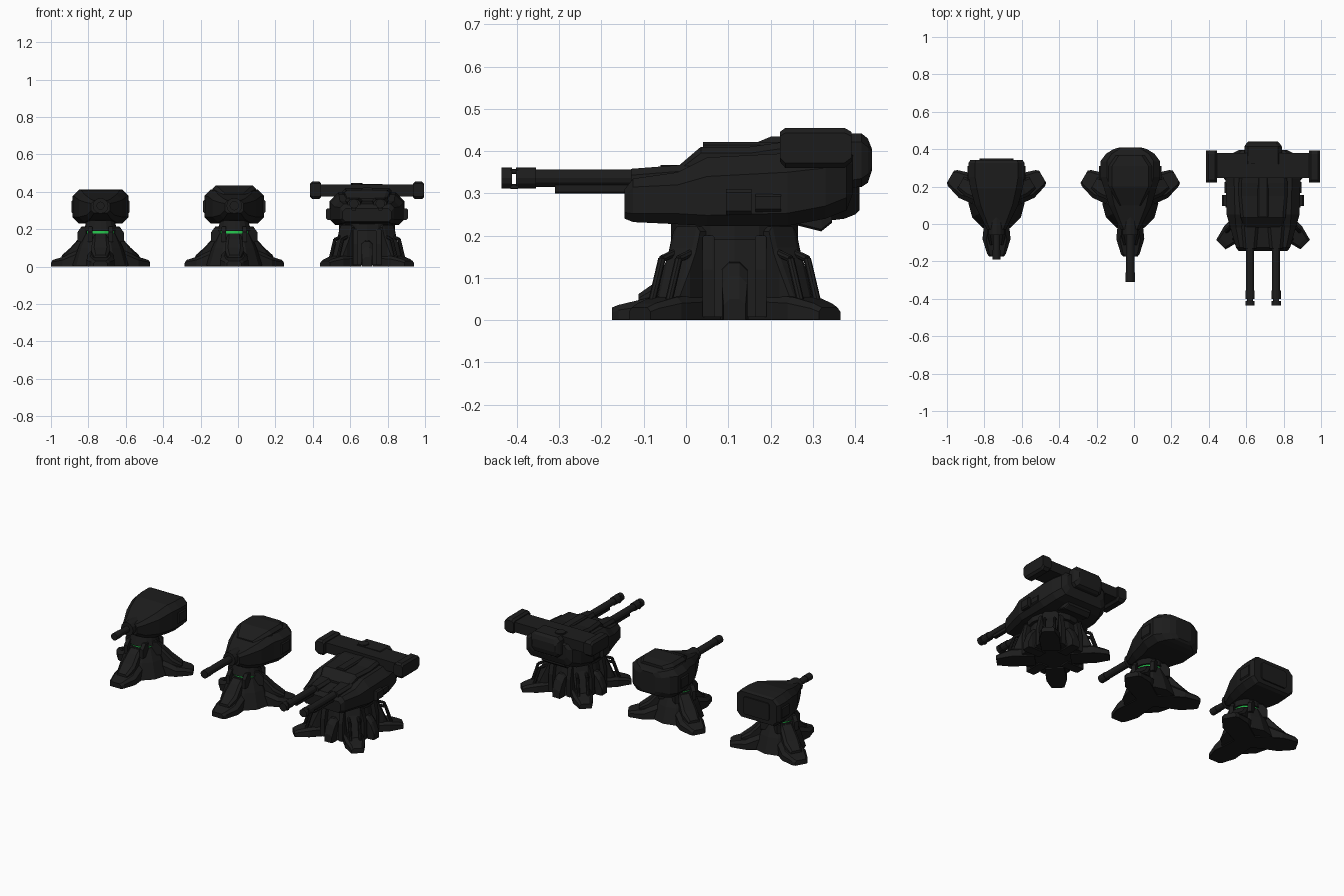
import bpy, bmesh
from math import pi, radians
from mathutils import Matrix, Vector


def material(name, rgb):
    m = bpy.data.materials.new(name)
    m.diffuse_color = (*rgb, 1)
    return m


DARK = material("dark_metal", (0.012, 0.012, 0.012))
GREEN = material("green_glow", (0.02, 0.6, 0.08))


def finish(bm, name, M, mat):
    bmesh.ops.recalc_face_normals(bm, faces=bm.faces)
    bm.transform(M)
    me = bpy.data.meshes.new(name)
    bm.to_mesh(me)
    bm.free()
    me.materials.append(mat)
    ob = bpy.data.objects.new(name, me)
    bpy.context.collection.objects.link(ob)
    return ob


def loft(name, sections, M, mat=DARK):
    """Chamfered sections along y: (y, half width, z low, z high, top chamfer, low chamfer)."""
    bm = bmesh.new()
    rings = []
    for y, w, a, b, t, l in sections:
        pts = [(w - l, a), (w, a + l), (w, b - t), (w - t, b),
               (t - w, b), (-w, b - t), (-w, a + l), (l - w, a)]
        rings.append([bm.verts.new((x, y, z)) for x, z in pts])
    for p, q in zip(rings, rings[1:]):
        for i in range(8):
            j = (i + 1) % 8
            bm.faces.new((p[i], p[j], q[j], q[i]))
    bm.faces.new(rings[0])
    bm.faces.new(rings[-1])
    return finish(bm, name, M, mat)


def block(name, x, y0, y1, w, z0, z1, M, c=0.01):
    return loft(name, [(y0, w, z0, z1, c, c), (y1, w, z0, z1, c, c)], M @ Matrix.Translation((x, 0, 0)))


def tube(name, p, q, r0, M, r1=None, n=12, mat=DARK):
    p, q = Vector(p), Vector(q)
    d = q - p
    bm = bmesh.new()
    bmesh.ops.create_cone(bm, cap_ends=True, segments=n, radius1=r0,
                          radius2=r0 if r1 is None else r1, depth=d.length)
    bm.transform(Matrix.Translation((p + q) / 2) @ d.to_track_quat('Z', 'Y').to_matrix().to_4x4())
    return finish(bm, name, M, mat)


def spin(M, deg):
    return M @ Matrix.Rotation(radians(deg), 4, 'Z')


def tripod_base(M):
    tube("base_hub", (0, 0, 0.005), (0, 0, 0.10), 0.15, M, 0.12)
    tube("base_column", (0, 0, 0.10), (0, 0, 0.178), 0.12, M, 0.085)
    tube("glow_ring", (0, 0, 0.178), (0, 0, 0.19), 0.078, M, n=24, mat=GREEN)
    tube("swivel_collar", (0, 0, 0.19), (0, 0, 0.245), 0.09, M, 0.075, n=16)
    for k in range(3):
        L = spin(M, 120 * k)
        loft("foot", [(-0.285, 0.038, 0, 0.03, 0.012, 0.001), (-0.27, 0.05, 0, 0.036, 0.012, 0.001),
                      (-0.19, 0.075, 0, 0.055, 0.02, 0.001), (-0.10, 0.066, 0, 0.10, 0.03, 0.001),
                      (0, 0.06, 0, 0.12, 0.03, 0.001)], L)
        loft("leg_armour", [(-0.222, 0.035, 0.03, 0.062, 0.01, 0.001), (-0.165, 0.05, 0.03, 0.102, 0.016, 0.001),
                            (-0.12, 0.045, 0.05, 0.148, 0.016, 0.001), (-0.09, 0.04, 0.06, 0.172, 0.012, 0.001),
                            (-0.02, 0.04, 0.06, 0.176, 0.012, 0.001)], L)
        # small fork beside the glow ring
        for s in (-1, 1):
            loft("leg_fork", [(-0.105, 0.012, 0.13, 0.185, 0.004, 0.001), (-0.08, 0.012, 0.13, 0.215, 0.004, 0.001),
                              (-0.05, 0.012, 0.13, 0.215, 0.004, 0.001)], L @ Matrix.Translation((0.055 * s, 0, 0)))


def small_turret(x, heavy):
    T = Matrix.Translation((x, 0, 0))
    tripod_base(Matrix.Translation((x, 0.11, 0)))
    w = 0.16 if heavy else 0.15
    # wedge head
    secs = [(-0.03, 0.05, 0.285, 0.352, 0.015, 0.015), (0.02, 0.075, 0.255, 0.362, 0.02, 0.02),
            (0.10, 0.115, 0.235, 0.385, 0.03, 0.03), (0.19, 0.14, 0.23, 0.41, 0.035, 0.035),
            (0.25, w, 0.23, 0.412, 0.035, 0.035)]
    if heavy:
        secs += [(0.335, w, 0.235, 0.412, 0.035, 0.035), (0.375, 0.13, 0.24, 0.408, 0.03, 0.03),
                 (0.40, 0.09, 0.25, 0.40, 0.03, 0.03), (0.41, 0.055, 0.26, 0.39, 0.02, 0.02)]
        loft("top_armour", [(0.10, 0.06, 0.36, 0.392, 0.01, 0.001), (0.20, 0.115, 0.38, 0.434, 0.018, 0.001),
                            (0.31, 0.115, 0.38, 0.434, 0.018, 0.001), (0.365, 0.08, 0.38, 0.425, 0.018, 0.001)], T)
    else:
        secs += [(0.325, w, 0.235, 0.412, 0.035, 0.035), (0.342, 0.14, 0.245, 0.405, 0.03, 0.03)]
        block("rear_panel", 0, 0.32, 0.35, 0.09, 0.27, 0.38, T)
    loft("head", secs, T)
    for s in (-1, 1):
        block("cheek_panel", s * (w - 0.012), 0.235, 0.31, 0.018, 0.285, 0.355, T, 0.006)
    # single gun
    end = -0.31 if heavy else -0.19
    r = 0.025 if heavy else 0.022
    tube("gun_mantle", (0, 0.06, 0.325), (0, -0.06, 0.325), 0.042, T)
    tube("gun_barrel", (0, 0, 0.325), (0, end, 0.325), r * 0.9, T)
    tube("gun_muzzle", (0, end + 0.05, 0.325), (0, end, 0.325), r, T)


def big_turret(x):
    T = Matrix.Translation((x, 0, 0))
    B = Matrix.Translation((x, 0.115, 0))
    # four footed base
    tube("big_base_core", (0, 0, 0.008), (0, 0, 0.20), 0.165, B, 0.13, n=16)
    tube("big_base_collar", (0, 0, 0.19), (0, 0, 0.235), 0.15, B, n=16)
    for k in range(4):
        L = spin(B, 45 + 90 * k)
        loft("big_foot", [(-0.318, 0.036, 0, 0.03, 0.01, 0.001), (-0.295, 0.042, 0, 0.04, 0.012, 0.001),
                          (-0.235, 0.058, 0, 0.055, 0.015, 0.001), (-0.10, 0.055, 0, 0.06, 0.015, 0.001)], L)
        loft("big_leg", [(-0.225, 0.036, 0.03, 0.056, 0.01, 0.001), (-0.195, 0.045, 0.03, 0.13, 0.012, 0.001),
                         (-0.175, 0.045, 0.03, 0.172, 0.012, 0.001), (-0.16, 0.045, 0.03, 0.222, 0.012, 0.001),
                         (-0.05, 0.045, 0.03, 0.222, 0.012, 0.001)], L)
        # hoop rods over each foot
        for s in (-0.028, 0.028):
            path = [(s, -0.17, 0.16), (s, -0.215, 0.145), (s, -0.25, 0.04)]
            for p, q in zip(path, path[1:]):
                tube("leg_rod", p, q, 0.009, L, n=8)
        # narrow strut between the feet
        S = spin(B, 90 * k)
        loft("base_strut", [(-0.20, 0.026, 0, 0.05, 0.014, 0.001), (-0.18, 0.03, 0, 0.105, 0.018, 0.001),
                            (-0.155, 0.03, 0, 0.135, 0.018, 0.001), (-0.08, 0.03, 0, 0.15, 0.018, 0.001)], S)
        for s in (-1, 1):
            loft("base_rib", [(-0.165, 0.014, 0.008, 0.12, 0.004, 0.001), (-0.148, 0.014, 0.008, 0.20, 0.004, 0.001),
                              (-0.08, 0.014, 0.008, 0.20, 0.004, 0.001)], S @ Matrix.Translation((0.062 * s, 0, 0)))
    # main hull
    loft("big_hull", [(-0.145, 0.13, 0.24, 0.31, 0.015, 0.015), (-0.125, 0.145, 0.232, 0.335, 0.02, 0.02),
                      (-0.02, 0.175, 0.227, 0.35, 0.03, 0.025), (0.05, 0.195, 0.223, 0.385, 0.045, 0.025),
                      (0.24, 0.2, 0.223, 0.395, 0.045, 0.03), (0.33, 0.185, 0.24, 0.40, 0.04, 0.03),
                      (0.38, 0.16, 0.26, 0.40, 0.03, 0.03), (0.395, 0.13, 0.30, 0.39, 0.02, 0.02)], T)
    loft("top_deck", [(-0.02, 0.10, 0.33, 0.363, 0.01, 0.001), (0.035, 0.12, 0.35, 0.41, 0.015, 0.001),
                      (0.15, 0.13, 0.36, 0.41, 0.015, 0.001), (0.22, 0.13, 0.36, 0.42, 0.015, 0.001),
                      (0.36, 0.12, 0.36, 0.42, 0.015, 0.001)], T)
    block("top_spine", 0, 0.04, 0.34, 0.03, 0.39, 0.422, T, 0.008)
    loft("rear_chin", [(0.26, 0.09, 0.225, 0.26, 0.005, 0.005), (0.32, 0.09, 0.21, 0.27, 0.005, 0.005),
                       (0.345, 0.08, 0.23, 0.27, 0.005, 0.005)], T)
    # rear engine block and hatch
    loft("rear_block", [(0.32, 0.10, 0.31, 0.442, 0.02, 0.01), (0.415, 0.10, 0.315, 0.442, 0.02, 0.02),
                        (0.43, 0.09, 0.325, 0.43, 0.02, 0.02), (0.44, 0.08, 0.355, 0.405, 0.01, 0.01)], T)
    tube("rear_hatch", (-0.055, 0.35, 0.43), (-0.055, 0.35, 0.448), 0.03, T, n=16)
    # cross arm with end pods
    block("cross_arm", 0, 0.245, 0.38, 0.27, 0.375, 0.438, T, 0.015)
    for s in (-1, 1):
        loft("end_pod", [(0.222, 0.03, 0.375, 0.445, 0.01, 0.01), (0.235, 0.03, 0.36, 0.455, 0.012, 0.012),
                         (0.375, 0.03, 0.36, 0.455, 0.012, 0.012), (0.392, 0.03, 0.375, 0.445, 0.01, 0.01)],
             T @ Matrix.Translation((0.275 * s, 0, 0)))
        block("side_pad", s * 0.2, 0.095, 0.155, 0.02, 0.25, 0.31, T, 0.008)
        block("side_hatch", s * 0.19, 0.165, 0.225, 0.015, 0.255, 0.30, T, 0.008)
        # twin guns
        g = 0.07 * s
        loft("gun_shroud", [(-0.13, 0.035, 0.27, 0.358, 0.015, 0.015), (-0.015, 0.045, 0.27, 0.367, 0.015, 0.015),
                            (0.05, 0.045, 0.30, 0.39, 0.015, 0.015)], T @ Matrix.Translation((g, 0, 0)))
        tube("twin_barrel", (g, 0, 0.336), (g, -0.36, 0.336), 0.021, T)
        block("barrel_rail", g, -0.31, -0.12, 0.012, 0.30, 0.325, T, 0.003)
        for a, b in ((-0.436, -0.412), (-0.402, -0.355)):
            tube("muzzle_ring", (g, a, 0.336), (g, b, 0.336), 0.025, T)
        for z in (0.316, 0.352):
            block("muzzle_bar", g, -0.415, -0.398, 0.016, z - 0.006, z + 0.006, T, 0.002)


small_turret(-0.735, False)
small_turret(-0.02, True)
big_turret(0.69)
